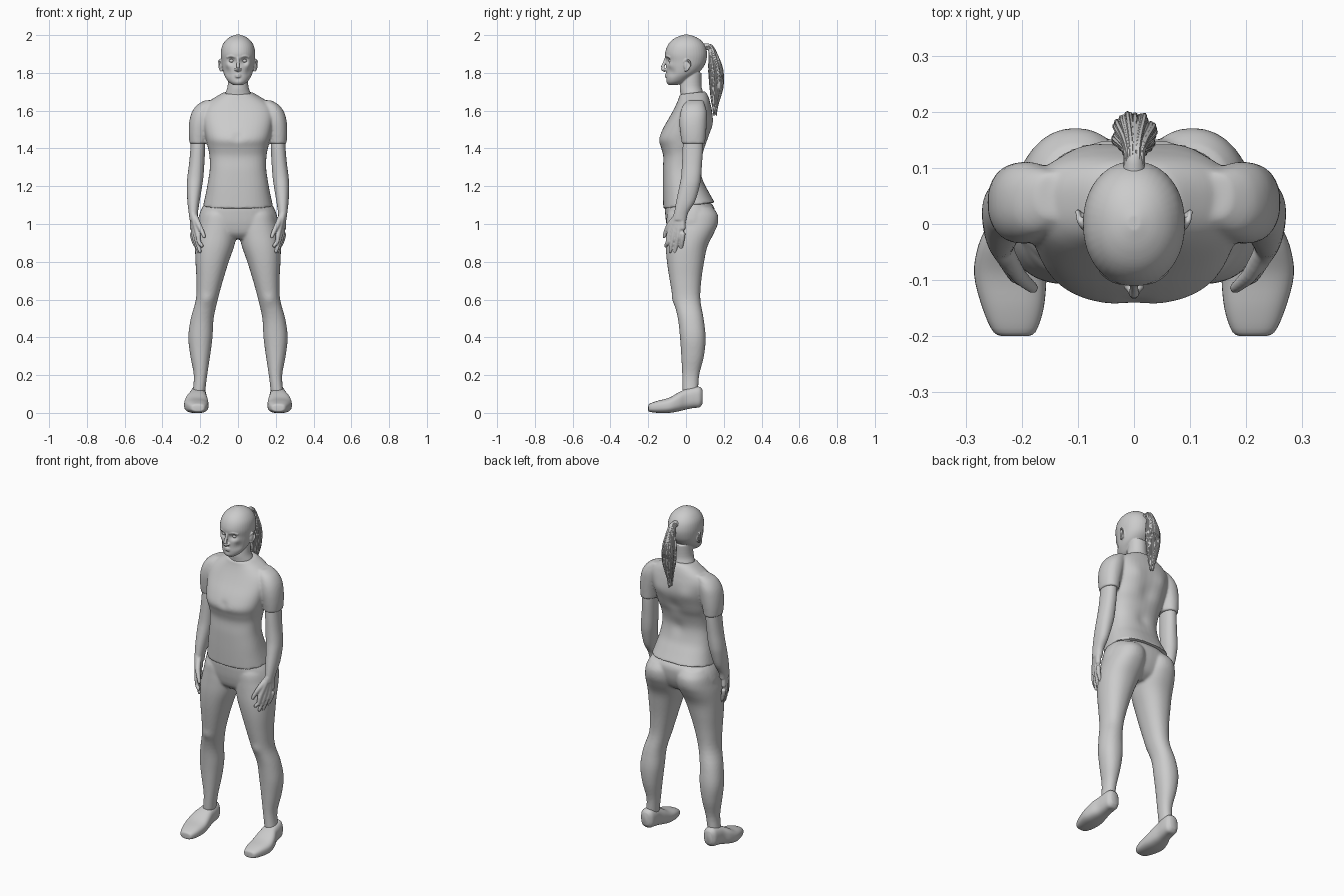
import bpy, bmesh, math, random
from mathutils import Vector, Matrix

random.seed(4)


def resample(rows, k):
    """Catmull-Rom interpolation through rows of numbers."""
    out = []
    for i in range(len(rows) - 1):
        a, b, c, d = rows[max(i - 1, 0)], rows[i], rows[i + 1], rows[min(i + 2, len(rows) - 1)]
        for s in range(k):
            t = s / k
            out.append([q + .5 * t * (r - p + t * (2 * p - 5 * q + 4 * r - u + t * (3 * (q - r) + u - p)))
                        for p, q, r, u in zip(a, b, c, d)])
    return out + [list(rows[-1])]


def skin(bm, rings):
    vs = [[bm.verts.new(p) for p in ring] for ring in rings]
    n = len(vs[0])
    for a, b in zip(vs, vs[1:]):
        for i in range(n):
            bm.faces.new((a[i], a[(i + 1) % n], b[(i + 1) % n], b[i]))
    bm.faces.new(vs[0])
    bm.faces.new(vs[-1])


def loft(bm, rows, side=1, n=2.2, tilt=0, along_y=False, k=4, seg=40):
    """Rows: (height, x0, x1, front, back); along_y makes rows (y, x0, x1, z0, z1)."""
    rings = []
    for h, x0, x1, f, b in resample(rows, k):
        ring = []
        for i in range(seg):
            c, s = math.cos(math.tau * i / seg), math.sin(math.tau * i / seg)
            x = (x0 + x1) / 2 + (x1 - x0) / 2 * math.copysign(abs(c) ** (2 / n), c)
            y = (f + b) / 2 + (b - f) / 2 * math.copysign(abs(s) ** (2 / n), s)
            ring.append((side * x, h, y) if along_y else (side * x, y, h + tilt * y))
        rings.append(ring)
    skin(bm, rings)


def sym(rows):
    return [(z, -w, w, f, b) for z, w, f, b in rows]


def tube(bm, pts, side=1, seg=10, k=4):
    """Points: (x, y, z, radius)."""
    p = resample(pts, k)
    rings = []
    for i, (x, y, z, r) in enumerate(p):
        t = Vector(p[min(i + 1, len(p) - 1)][:3]) - Vector(p[max(i - 1, 0)][:3])
        q = t.to_track_quat('Z', 'Y')
        ring = []
        for j in range(seg):
            a = math.tau * j / seg
            v = Vector((x, y, z)) + q @ Vector((r * math.cos(a), r * math.sin(a), 0))
            ring.append((side * v.x, v.y, v.z))
        rings.append(ring)
    skin(bm, rings)


def ball(bm, c, r):
    bmesh.ops.create_uvsphere(bm, u_segments=20, v_segments=12, radius=1,
                              matrix=Matrix.Translation(c) @ Matrix.Diagonal((*r, 1)))


def finish(name, bm, voxel=0, smooth=3, dents=()):
    """Make the object; with a voxel size, fuse its parts, then sculpt soft dents."""
    bmesh.ops.recalc_face_normals(bm, faces=bm.faces)
    me = bpy.data.meshes.new(name)
    bm.to_mesh(me)
    bm.free()
    ob = bpy.data.objects.new(name, me)
    bpy.context.collection.objects.link(ob)
    if voxel:
        m = ob.modifiers.new("fuse", 'REMESH')
        m.mode, m.voxel_size = 'VOXEL', voxel
        m = ob.modifiers.new("soften", 'SMOOTH')
        m.factor, m.iterations = .5, smooth
        dg = bpy.context.evaluated_depsgraph_get()
        me = bpy.data.meshes.new_from_object(ob.evaluated_get(dg))
        ob.modifiers.clear()
        ob.data = me
    for x, y, z, r, dx, dy, dz in dents:
        for s in ((1, -1) if x else (1,)):
            c, d = Vector((s * x, y, z)), Vector((s * dx, dy, dz))
            for v in me.vertices:
                v.co += d * math.exp(-(v.co - c).length_squared / r ** 2)
    for o in bpy.context.selected_objects:
        o.select_set(False)
    ob.select_set(True)
    bpy.context.view_layer.objects.active = ob
    bpy.ops.object.shade_smooth_by_angle(angle=math.radians(50))
    return ob


# Shirt: torso and short sleeves
bm = bmesh.new()
loft(bm, sym([(1.095, .185, -.12, .152), (1.16, .171, -.122, .118), (1.22, .16, -.123, .09),
              (1.30, .149, -.123, .077), (1.37, .152, -.12, .092), (1.42, .163, -.132, .115),
              (1.465, .172, -.144, .13), (1.52, .183, -.122, .14), (1.58, .19, -.085, .138),
              (1.62, .178, -.062, .13), (1.65, .145, -.047, .122), (1.675, .105, -.037, .112),
              (1.69, .08, -.034, .1)]), n=2.5, tilt=.12)
for s in (1, -1):
    loft(bm, [(1.425, .165, .257, -.022, .10), (1.48, .155, .261, -.03, .106), (1.54, .14, .258, -.035, .11),
              (1.59, .13, .245, -.03, .11), (1.63, .12, .217, -.015, .10), (1.655, .11, .175, .01, .09)], s)
finish("shirt", bm, .007, 5, [(0, .12, 1.45, .05, 0, -.012, 0), (0, .09, 1.3, .04, 0, -.008, 0),
                              (.09, .135, 1.54, .05, 0, .008, 0), (0, -.14, 1.46, .025, 0, .006, 0)])

# Trousers: hips and legs
bm = bmesh.new()
loft(bm, sym([(.92, .12, -.06, .07), (.95, .19, -.09, .115), (1.0, .212, -.104, .142),
              (1.05, .205, -.11, .152), (1.09, .188, -.111, .148), (1.13, .16, -.1, .115)]), n=2.3)
for s in (1, -1):
    loft(bm, [(.11, .174, .24, -.018, .064), (.2, .163, .234, -.02, .07), (.3, .148, .252, -.025, .095),
              (.4, .135, .263, -.032, .104), (.5, .129, .25, -.043, .093), (.6, .107, .223, -.067, .076),
              (.7, .08, .22, -.086, .081), (.8, .049, .225, -.101, .096), (.88, .021, .227, -.107, .113),
              (.95, .004, .221, -.106, .147), (1.0, .002, .211, -.104, .168), (1.05, .004, .2, -.1, .168),
              (1.09, .01, .18, -.08, .14)], s)
finish("trousers", bm, .007, 4, [(.165, -.065, .6, .03, 0, -.006, 0)])

# Shoes
for s, label in ((1, "left"), (-1, "right")):
    bm = bmesh.new()
    loft(bm, [(-.2, .195, .228, .014, .034), (-.193, .176, .25, .006, .048), (-.15, .161, .27, .0, .064),
              (-.09, .156, .285, .0, .08), (-.04, .16, .278, .008, .108), (0, .166, .262, .018, .126),
              (.04, .167, .256, .026, .136), (.072, .172, .25, .03, .138), (.088, .188, .234, .05, .122)],
         s, 2.7, along_y=True)
    finish(label + "_shoe", bm)

# Arms and hands
for s, label in ((1, "left"), (-1, "right")):
    bm = bmesh.new()
    loft(bm, [(1.47, .172, .249, -.013, .09), (1.40, .174, .252, -.018, .09), (1.32, .178, .259, -.021, .085),
              (1.25, .183, .268, -.026, .08), (1.20, .19, .271, -.035, .072), (1.12, .203, .268, -.052, .048),
              (1.06, .212, .261, -.062, .012), (1.02, .213, .256, -.066, .002)], s)
    for kx, ky, tx, ty, tz in ((.213, -.088, .192, -.106, .875), (.224, -.064, .202, -.083, .846),
                               (.234, -.04, .209, -.057, .844), (.241, -.017, .217, -.025, .86)):
        tube(bm, [(.236, -.03 + .4 * (ky + .04), 1.05, .017), (kx, ky, .95, .0145),
                  ((kx + tx) / 2 + .004, (ky + ty) / 2, .905, .0115), (tx, ty, tz + .012, .0095), (tx, ty, tz, .006)], s)
    tube(bm, [(.228, -.05, 1.04, .016), (.208, -.088, .995, .015), (.19, -.106, .96, .012),
              (.18, -.114, .935, .01), (.178, -.115, .925, .006)], s)
    finish(label + "_arm_and_hand", bm, .0045, 3)

# Head, neck, face and ears
bm = bmesh.new()
loft(bm, sym([(1.735, .022, -.092, -.05), (1.75, .047, -.103, -.005), (1.775, .066, -.105, .03),
              (1.80, .077, -.104, .065), (1.83, .084, -.105, .092), (1.86, .088, -.105, .106),
              (1.90, .091, -.111, .112), (1.94, .085, -.1, .103), (1.97, .067, -.078, .082),
              (1.99, .042, -.047, .052), (2.002, .012, -.012, .016)]), n=2.1)
loft(bm, sym([(1.64, .085, -.025, .095), (1.69, .068, -.03, .092), (1.73, .055, -.032, .082),
              (1.80, .052, -.02, .082)]), n=2)
tube(bm, [(0, -.104, 1.885, .007), (0, -.116, 1.85, .008), (0, -.124, 1.824, .011), (0, -.108, 1.811, .008)])
for z, r in ((1.791, .0055), (1.78, .006)):
    tube(bm, [(-.025, -.094, 1.785, .003), (0, -.108, z, r), (.025, -.094, 1.785, .003)])
for s in (1, -1):
    ball(bm, (s * .011, -.109, 1.818), (.008, .01, .008))
    tube(bm, [(.012, -.106, 1.882, .005), (.036, -.1, 1.889, .007), (.06, -.084, 1.882, .005)], s)
    ball(bm, (s * .088, .004, 1.838), (.01, .016, .028))
    tube(bm, [(.086, -.008, 1.812, .005), (.094, .006, 1.815, .005), (.1, .022, 1.84, .005),
              (.1, .018, 1.862, .005), (.096, .002, 1.868, .005), (.086, -.01, 1.855, .005)], s)
finish("head", bm, .0035, 3, [(.034, -.1, 1.864, .017, 0, .016, 0), (.055, -.075, 1.805, .025, -.004, .004, 0),
                              (.055, -.085, 1.842, .018, .002, -.004, 0), (0, -.1, 1.768, .012, 0, .005, 0)])

# Eyes
for s, label in ((1, "left"), (-1, "right")):
    bm = bmesh.new()
    ball(bm, (s * .034, -.08, 1.864), (.014, .013, .01))
    finish(label + "_eye", bm)

# Ponytail: a core with loose strands around it
bm = bmesh.new()
tube(bm, [(0, .095, 1.935, .02), (0, .125, 1.937, .016), (0, .142, 1.9, .022), (0, .157, 1.82, .034),
          (0, .16, 1.72, .029), (0, .152, 1.63, .013), (0, .15, 1.6, .004)], seg=20)
for i in range(70):
    a, q = random.uniform(0, math.tau), random.uniform(.8, 1.05)
    c, d = math.cos(a) * q, math.sin(a) * q
    w = random.uniform(.6, 1)
    tube(bm, [(c * .015, .105, 1.937 + d * .012, .004), (c * .015, .13 + d * .006, 1.935 + d * .01, .005),
              (c * .024, .145 + d * .022, 1.89, .005), (c * .036, .158 + d * .037, 1.81, .005),
              (c * .033, .161 + d * .033, 1.72, .0045),
              (c * .02 * w, .155 + d * .02 * w, 1.64 + random.uniform(-.015, .015), .003),
              (c * .012 * w, .152 + d * .012 * w, 1.59 + random.uniform(-.02, .04), .001)], seg=6)
finish("ponytail", bm)
